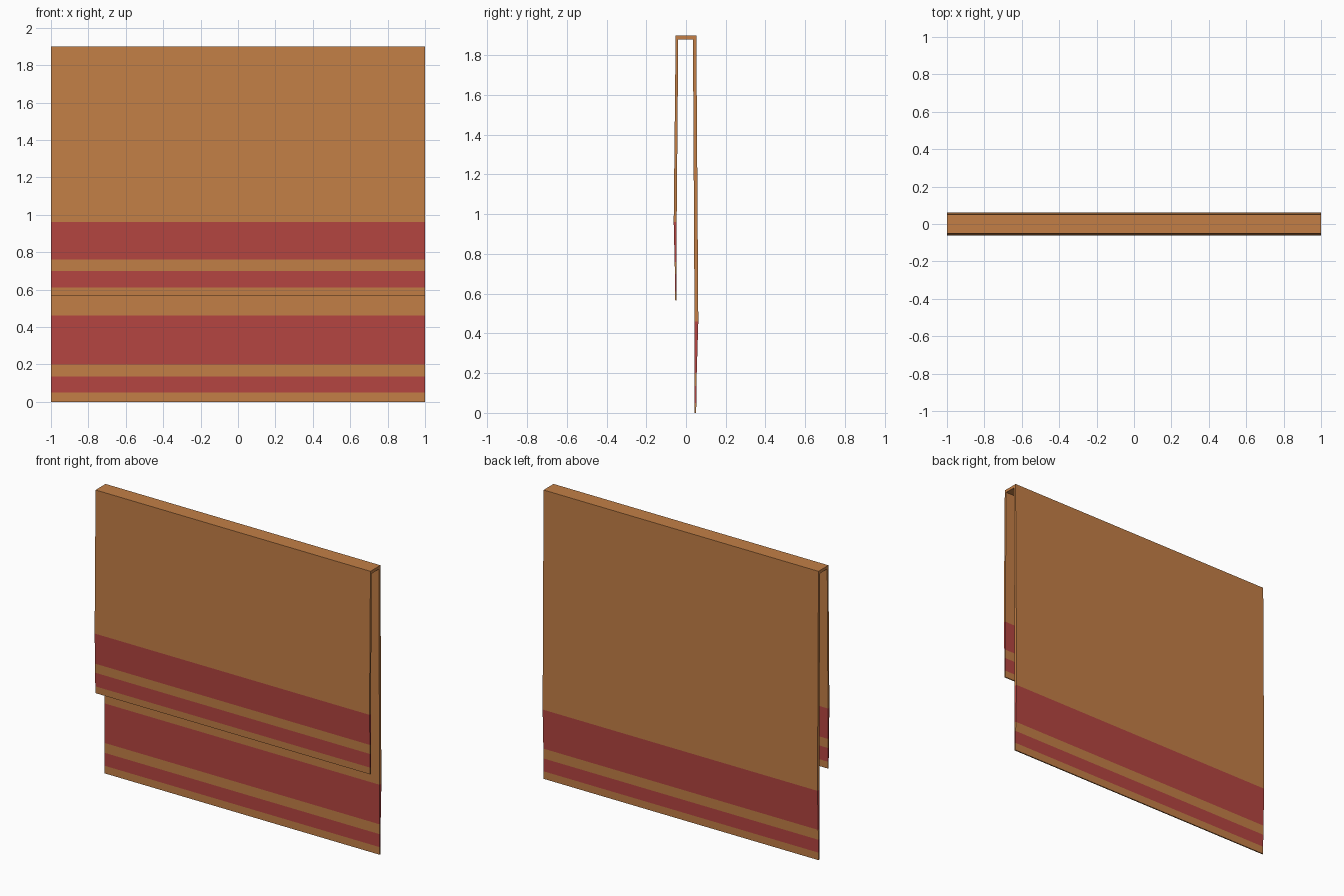
import bpy, bmesh

if "Cube" in bpy.data.objects:
    bpy.data.objects.remove(bpy.data.objects["Cube"])


def srgb(r, g, b):
    f = lambda c: c / 12.92 if c <= 0.04045 else ((c + 0.055) / 1.055) ** 2.4
    return (f(r / 255), f(g / 255), f(b / 255), 1)


def material(name, colour):
    m = bpy.data.materials.new(name)
    m.diffuse_color = colour
    m.use_nodes = True
    m.node_tree.nodes["Principled BSDF"].inputs["Base Color"].default_value = m.diffuse_color
    return m


tan = material("tan_cloth", srgb(195, 127, 70))
red = material("red_stripe", srgb(181, 69, 65))

# Cloth cross-section stations (outer y, outer z, inner y, inner z), front hem over the fold to back hem
front = [(-0.054, 0.565, -0.047, 0.565), (-0.055, 0.61, -0.047, 0.61),
         (-0.056, 0.70, -0.047, 0.70), (-0.057, 0.76, -0.047, 0.76),
         (-0.062, 0.96, -0.047, 0.96), (-0.052, 1.90, -0.039, 1.88)]
back = [(0.052, 1.90, 0.035, 1.88), (0.062, 0.46, 0.043, 0.46),
        (0.054, 0.20, 0.043, 0.20), (0.053, 0.135, 0.043, 0.135),
        (0.052, 0.05, 0.043, 0.05), (0.051, 0.0, 0.043, 0.0)]
stations = front + back
red_segments = {1, 3, 7, 9}  # spans between stations that are stripes

# Draped blanket: sweep the section across the width
bm = bmesh.new()
rings = []
for oy, oz, iy, iz in stations:
    rings.append([bm.verts.new(p) for p in
                  ((-1, oy, oz), (1, oy, oz), (1, iy, iz), (-1, iy, iz))])
for i, (a, b) in enumerate(zip(rings, rings[1:])):
    for k in range(4):
        n = (k + 1) % 4
        f = bm.faces.new((a[k], a[n], b[n], b[k]))
        f.material_index = 1 if i in red_segments else 0
# Hems
bm.faces.new(rings[0])
bm.faces.new(rings[-1])
bmesh.ops.recalc_face_normals(bm, faces=bm.faces)

mesh = bpy.data.meshes.new("draped_blanket")
bm.to_mesh(mesh)
bm.free()
mesh.materials.append(tan)
mesh.materials.append(red)
bpy.context.collection.objects.link(bpy.data.objects.new("draped_blanket", mesh))
